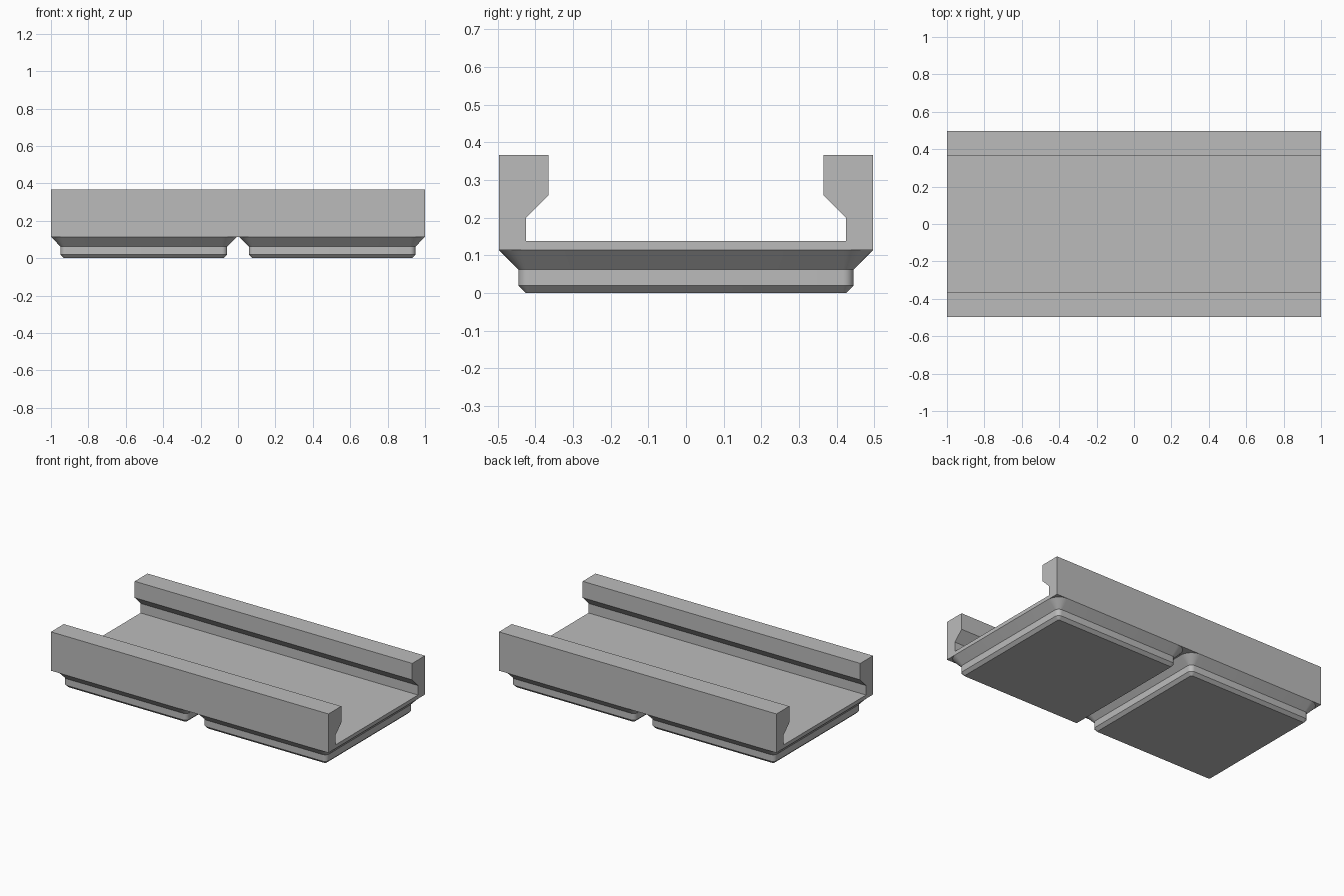
import bpy, bmesh, math

cube = bpy.data.objects.get("Cube")
if cube:
    bpy.data.objects.remove(cube, do_unlink=True)

GREY = (0.5, 0.5, 0.5, 1)
mat = bpy.data.materials.new("plain grey")
mat.use_nodes = True
mat.diffuse_color = GREY
mat.node_tree.nodes["Principled BSDF"].inputs["Base Color"].default_value = GREY


def loft(name, rings):
    """Closed solid through a list of equally sized point rings."""
    bm = bmesh.new()
    loops = [[bm.verts.new(p) for p in ring] for ring in rings]
    for a, b in zip(loops, loops[1:]):
        for i in range(len(a)):
            j = (i + 1) % len(a)
            bm.faces.new((a[i], a[j], b[j], b[i]))
    bm.faces.new(loops[0][::-1])
    bm.faces.new(loops[-1])
    bmesh.ops.recalc_face_normals(bm, faces=bm.faces)
    mesh = bpy.data.meshes.new(name)
    bm.to_mesh(mesh)
    bm.free()
    mesh.materials.append(mat)
    ob = bpy.data.objects.new(name, mesh)
    bpy.context.collection.objects.link(ob)
    return ob


def rounded_square(cx, z, radius, core=0.4167, steps=8):
    """Square ring with quarter-circle corners around a fixed core square."""
    ring = []
    for corner, (sx, sy) in enumerate([(1, 1), (-1, 1), (-1, -1), (1, -1)]):
        for k in range(steps + 1):
            a = (corner + k / steps) * math.pi / 2
            ring.append((cx + sx * core + radius * math.cos(a),
                         sy * core + radius * math.sin(a), z))
    return ring


# Tray: floor with two inward-hooked side rails, one extruded profile
half = [(0.497, 0.114), (0.497, 0.367), (0.365, 0.367),
        (0.365, 0.26), (0.425, 0.20), (0.425, 0.138)]
profile = half + [(-y, z) for y, z in reversed(half)]
loft("tray", [[(x, y, z) for y, z in profile] for x in (-1, 1)])

# Feet: two stepped, chamfered square pads
steps = [(0, 0.0096), (0.019, 0.0288), (0.062, 0.0288), (0.114, 0.0803)]
for name, cx in (("right_foot", -0.503), ("left_foot", 0.503)):
    foot = loft(name, [rounded_square(cx, z, r) for z, r in steps])
    bpy.ops.object.select_all(action="DESELECT")
    foot.select_set(True)
    bpy.context.view_layer.objects.active = foot
    bpy.ops.object.shade_smooth_by_angle(angle=math.radians(30))
